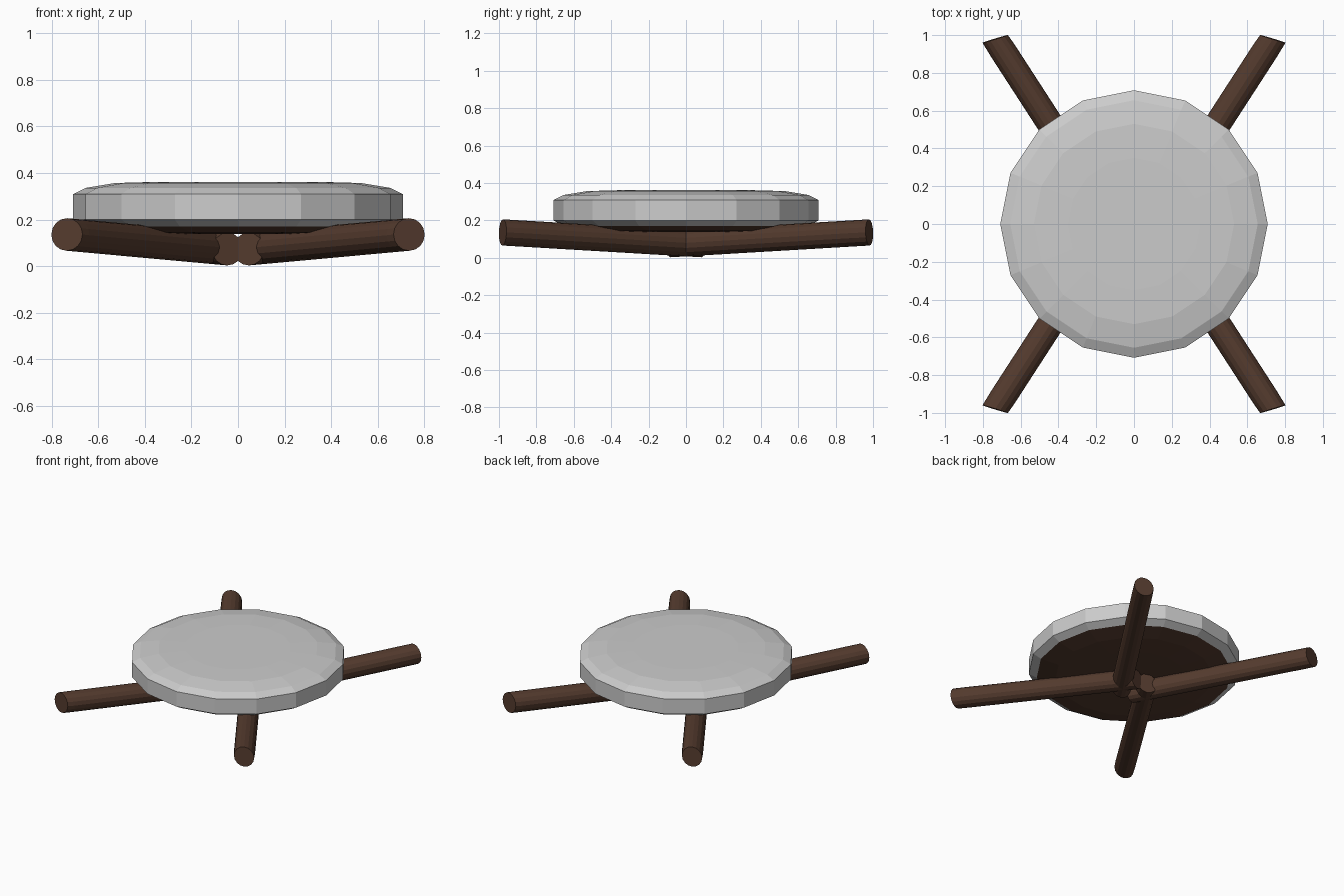
import bpy, bmesh, math
from mathutils import Vector

if "Cube" in bpy.data.objects:
    bpy.data.objects.remove(bpy.data.objects["Cube"])

brown = bpy.data.materials.new("dark_wood")
brown.diffuse_color = (0.088, 0.043, 0.027, 1)
brown.use_nodes = True
brown.node_tree.nodes["Principled BSDF"].inputs["Base Color"].default_value = brown.diffuse_color
grey = bpy.data.materials.new("grey")
grey.diffuse_color = (0.8, 0.8, 0.8, 1)
grey.use_nodes = True
grey.node_tree.nodes["Principled BSDF"].inputs["Base Color"].default_value = grey.diffuse_color


def finish(bm, name, mats):
    bmesh.ops.recalc_face_normals(bm, faces=bm.faces)
    me = bpy.data.meshes.new(name)
    bm.to_mesh(me)
    bm.free()
    for m in mats:
        me.materials.append(m)
    ob = bpy.data.objects.new(name, me)
    bpy.context.collection.objects.link(ob)
    return ob


def bridge(bm, rings):
    """Join successive vertex rings with quads and cap both ends."""
    for a, b in zip(rings, rings[1:]):
        n = len(a)
        for i in range(n):
            j = (i + 1) % n
            bm.faces.new((a[i], a[j], b[j], b[i]))
    bm.faces.new(rings[0])
    bm.faces.new(rings[-1])


# Cushion: 16-sided, rounded top and bottom, with a brown underside
profile = [(0.35, 0.138), (0.53, 0.144), (0.655, 0.170), (0.708, 0.200),
           (0.708, 0.309), (0.655, 0.336), (0.53, 0.357), (0.35, 0.362)]
bm = bmesh.new()
rings = [[bm.verts.new((r * math.cos(i * math.tau / 16),
                        r * math.sin(i * math.tau / 16), z))
          for i in range(16)] for r, z in profile]
bridge(bm, rings)
for f in bm.faces:
    if f.calc_center_median().z < 0.165:
        f.material_index = 1
finish(bm, "round_cushion", [grey, brown])

# Legs: one round bar with turned ends, mirrored to all four corners
R = 0.07
outer, inner = Vector((0.735, 0.98, 0.136)), Vector((0.045, -0.085, 0.073))
axis = (outer - inner).normalized()
end_normal = Vector((0.29, 0.95, 0.03)).normalized()
stations = [(inner, end_normal), (inner + axis * 0.07, axis),
            (outer - axis * 0.07, axis), (outer, end_normal)]
bm = bmesh.new()
rings = []
for c, n in stations:
    side = n.cross(Vector((0, 0, 1))).normalized()
    up = side.cross(n)
    rings.append([bm.verts.new(c + side * R * math.cos(t) + up * R * math.sin(t))
                  for t in (i * math.tau / 16 for i in range(16))])
bridge(bm, rings)
legs = finish(bm, "crossed_legs", [brown])
mod = legs.modifiers.new("mirror", 'MIRROR')
mod.use_axis = (True, True, False)
mod.use_mirror_merge = False
